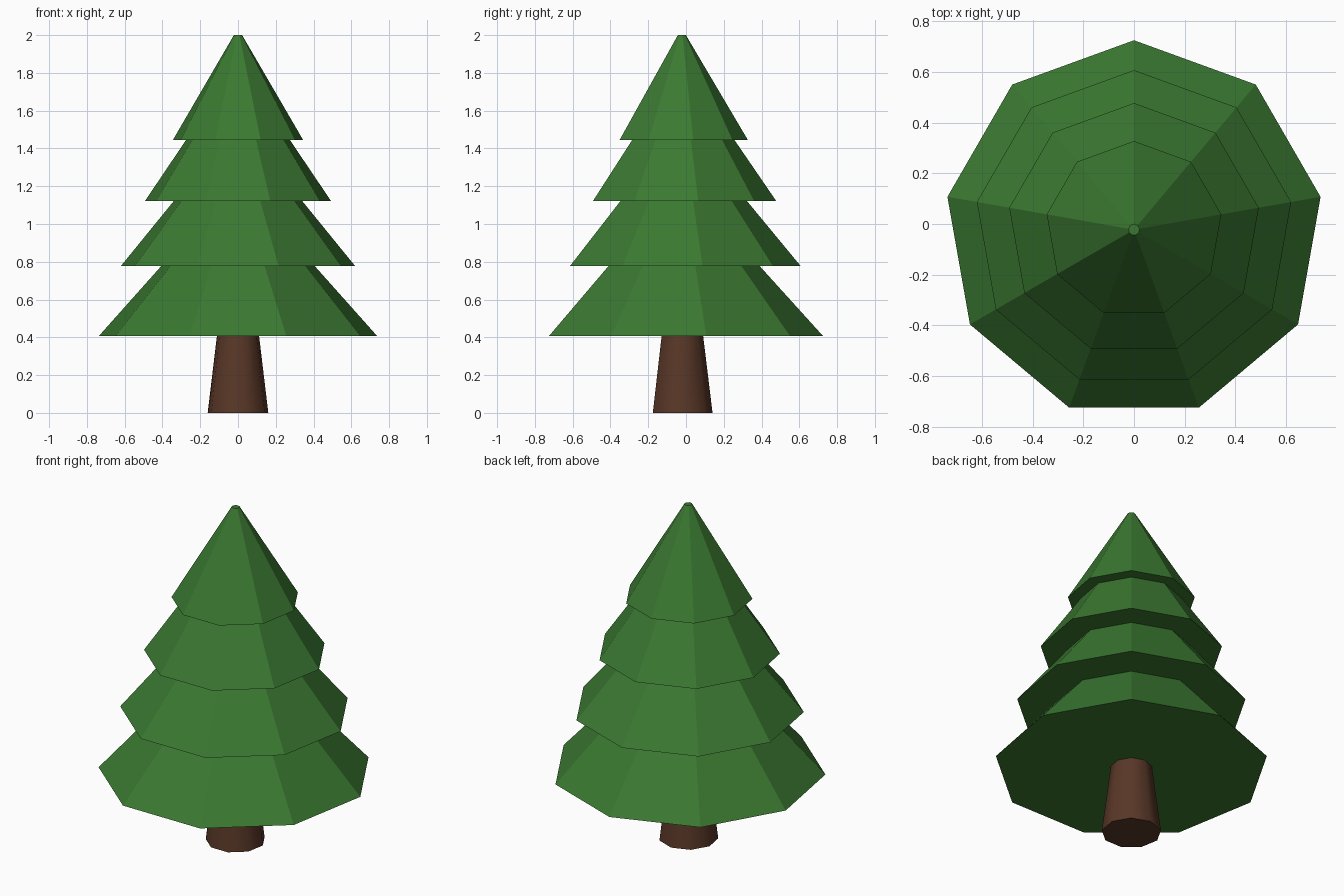
import bpy, bmesh, math

if "Cube" in bpy.data.objects:
    bpy.data.objects.remove(bpy.data.objects["Cube"])

SIDES = 9
CENTRE_Y = -0.0225  # a nine-sided outline has its bounding box off its axis


def material(name, colour):
    mat = bpy.data.materials.new(name)
    mat.diffuse_color = (*colour, 1.0)
    mat.use_nodes = True
    mat.node_tree.nodes["Principled BSDF"].inputs["Base Color"].default_value = mat.diffuse_color
    return mat


def lathe(name, profile, mat, smooth=False):
    """Revolve (radius, z) points into a capped nine-sided solid, one corner facing +y."""
    bm = bmesh.new()
    rings = []
    for r, z in profile:
        angles = [math.pi / 2 + math.tau * i / SIDES for i in range(SIDES)]
        rings.append([bm.verts.new((r * math.cos(a), CENTRE_Y + r * math.sin(a), z))
                      for a in angles])
    for low, high in zip(rings, rings[1:]):
        for i in range(SIDES):
            j = (i + 1) % SIDES
            bm.faces.new((low[i], low[j], high[j], high[i]))
    bm.faces.new(rings[0][::-1])
    bm.faces.new(rings[-1])
    bmesh.ops.recalc_face_normals(bm, faces=bm.faces)
    mesh = bpy.data.meshes.new(name)
    bm.to_mesh(mesh)
    bm.free()
    mesh.materials.append(mat)
    obj = bpy.data.objects.new(name, mesh)
    bpy.context.collection.objects.link(obj)
    if smooth:
        bpy.ops.object.select_all(action='DESELECT')
        obj.select_set(True)
        bpy.context.view_layer.objects.active = obj
        bpy.ops.object.shade_smooth_by_angle(angle=math.radians(50))
    return obj


green = material("needle green", (0.043, 0.19, 0.031))
brown = material("bark brown", (0.098, 0.038, 0.02))

# Foliage: four stepped tiers, each (skirt radius, skirt z, radius where the next tier starts)
tiers = [(0.748, 0.407, 0.413), (0.630, 0.777, 0.345),
         (0.500, 1.122, 0.279), (0.350, 1.445, 0.022)]
tops = [t[1] for t in tiers[1:]] + [2.0]
profile = []
for (skirt, z, neck), top in zip(tiers, tops):
    profile += [(skirt, z), (neck, top)]
lathe("foliage", profile, green)

# Trunk: tapered, smooth-sided
lathe("trunk", [(0.163, 0.0), (0.113, 0.41)], brown, smooth=True)
